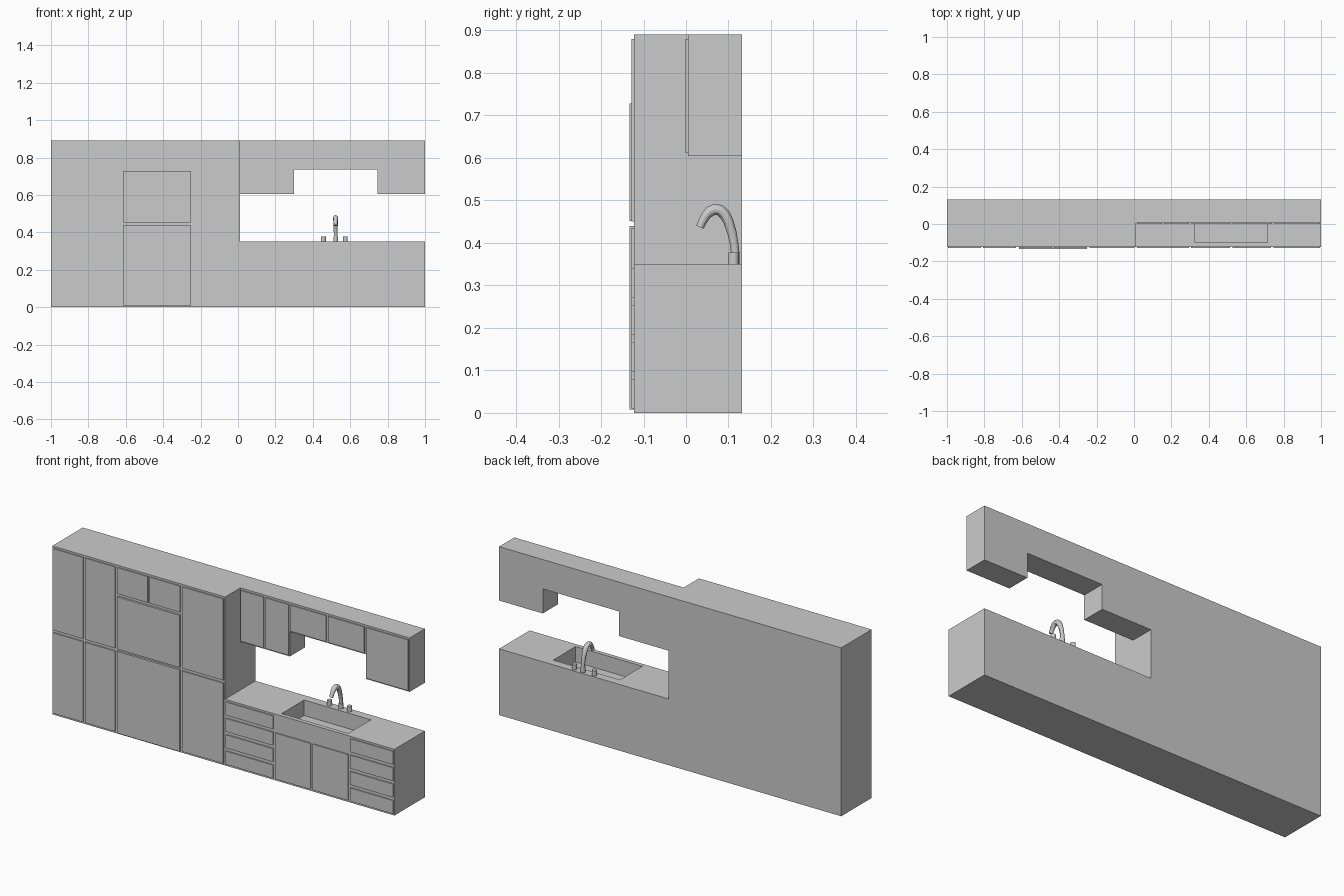
import bpy, bmesh
from mathutils import Vector

if "Cube" in bpy.data.objects:
    bpy.data.objects.remove(bpy.data.objects["Cube"])

FRONT, BACK, UPPER = -0.122, 0.132, 0.005


def finish(name, bm):
    bmesh.ops.recalc_face_normals(bm, faces=bm.faces[:])
    me = bpy.data.meshes.new(name)
    bm.to_mesh(me)
    bm.free()
    ob = bpy.data.objects.new(name, me)
    bpy.context.collection.objects.link(ob)
    return ob


def extrude_profile(name, pts, y0, y1):
    """Extrude an x/z outline from y0 to y1."""
    bm = bmesh.new()
    face = bm.faces.new([bm.verts.new((x, y0, z)) for x, z in pts])
    geo = bmesh.ops.extrude_face_region(bm, geom=[face])["geom"]
    bmesh.ops.translate(bm, vec=(0, y1 - y0, 0),
                        verts=[g for g in geo if isinstance(g, bmesh.types.BMVert)])
    return finish(name, bm)


def box(name, x0, x1, y0, y1, z0, z1):
    return extrude_profile(name, [(x0, z0), (x1, z0), (x1, z1), (x0, z1)], y0, y1)


def panel(name, x0, x1, z0, z1, face=FRONT, thick=0.006):
    return box(name, x0, x1, face - thick, face, z0, z1)


# Tall cabinets and base counter in one L-shaped carcass
carcass = extrude_profile("cabinet_carcass", [
    (-1, 0), (1, 0), (1, 0.35), (0.01, 0.35), (0.01, 0.89), (-1, 0.89)], FRONT, BACK)

# Wall cabinets with the raised middle
extrude_profile("wall_cabinets", [
    (0.01, 0.605), (0.30, 0.605), (0.30, 0.735), (0.745, 0.735),
    (0.745, 0.605), (1, 0.605), (1, 0.89), (0.01, 0.89)], UPPER, BACK)

# Sink basin cut into the counter
cutter = box("sink_cutter", 0.325, 0.715, -0.10, 0.088, 0.268, 0.40)
cutter.hide_render = True
cut = carcass.modifiers.new("sink", "BOOLEAN")
cut.operation = "DIFFERENCE"
cut.solver = "EXACT"
cut.object = cutter
bpy.context.view_layer.objects.active = carcass
bpy.ops.object.modifier_apply(modifier=cut.name)
bpy.data.objects.remove(cutter)

# Tall doors, upper and lower
for i, (x0, x1) in enumerate([(-0.995, -0.818), (-0.806, -0.63), (-0.237, 0.003)]):
    panel(f"tall_door_lower_{i}", x0, x1, 0.01, 0.435)
    panel(f"tall_door_upper_{i}", x0, x1, 0.45, 0.88)

# Fridge doors and the small doors above
panel("fridge_door_lower", -0.615, -0.25, 0.008, 0.44, thick=0.011)
panel("fridge_door_upper", -0.615, -0.25, 0.452, 0.728, thick=0.011)
for i, (x0, x1) in enumerate([(-0.615, -0.439), (-0.427, -0.25)]):
    panel(f"over_fridge_door_{i}", x0, x1, 0.742, 0.88)

# Drawer stacks
for i, (x0, x1) in enumerate([(0.017, 0.293), (0.745, 0.995)]):
    for j in range(4):
        z = 0.01 + j * 0.0867
        panel(f"drawer_{i}_{j}", x0, x1, z, z + 0.07)

# Doors below the sink
for i, (x0, x1) in enumerate([(0.306, 0.513), (0.526, 0.732)]):
    panel(f"sink_door_{i}", x0, x1, 0.01, 0.253)

# Wall cabinet doors
for i, (x0, x1, z0) in enumerate([(0.016, 0.149, 0.612), (0.161, 0.295, 0.612),
                                  (0.307, 0.515, 0.742), (0.527, 0.738, 0.742),
                                  (0.75, 0.995, 0.612)]):
    panel(f"wall_door_{i}", x0, x1, z0, 0.88, face=UPPER)

# Tap handles
for side, x in (("left", 0.457), ("right", 0.574)):
    bpy.ops.mesh.primitive_cylinder_add(vertices=16, radius=0.0125, depth=0.03,
                                        location=(x, 0.112, 0.362))
    bpy.context.object.name = f"tap_handle_{side}"
    bpy.ops.object.shade_smooth_by_angle()

# Curved spout, swept ring by ring: (y, z, radius)
path = [(0.116, 0.345, 0.010), (0.116, 0.375, 0.010), (0.113, 0.40, 0.010),
        (0.108, 0.425, 0.011), (0.100, 0.450, 0.012), (0.091, 0.467, 0.013),
        (0.080, 0.477, 0.013), (0.068, 0.479, 0.013), (0.056, 0.474, 0.0125),
        (0.046, 0.463, 0.011), (0.038, 0.449, 0.010), (0.033, 0.437, 0.0095)]
bpy.ops.object.select_all(action="DESELECT")
curve = bpy.data.curves.new("tap_spout", "CURVE")
curve.dimensions = "3D"
curve.bevel_depth = 1.0
curve.bevel_resolution = 4
curve.use_fill_caps = True
spline = curve.splines.new("POLY")
spline.points.add(len(path) - 1)
for p, (y, z, r) in zip(spline.points, path):
    p.co = (0.522, y, z, 1)
    p.radius = r
spline.use_smooth = True
spout = bpy.data.objects.new("tap_spout", curve)
bpy.context.collection.objects.link(spout)
spout.select_set(True)
bpy.context.view_layer.objects.active = spout
bpy.ops.object.convert(target="MESH")
bpy.ops.object.shade_smooth_by_angle()

# Spout base collar
bpy.ops.mesh.primitive_cylinder_add(vertices=16, radius=0.0125, depth=0.03,
                                    location=(0.522, 0.113, 0.362))
bpy.context.object.name = "tap_base"
bpy.ops.object.shade_smooth_by_angle()
